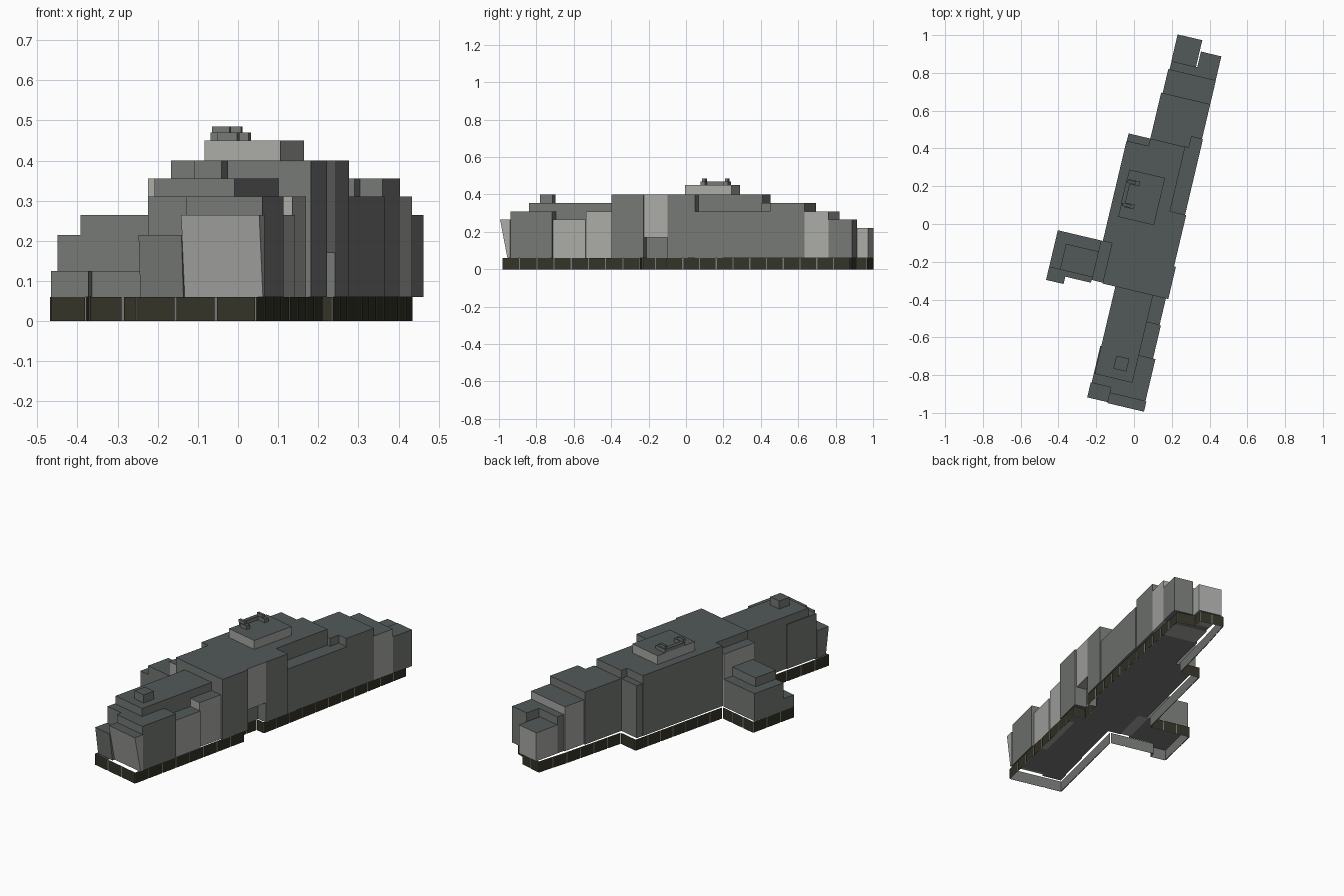
import bpy, bmesh, math
from mathutils import Vector

if "Cube" in bpy.data.objects:
    bpy.data.objects.remove(bpy.data.objects["Cube"])

ANG = math.radians(13.3)          # the whole building is turned from the y axis
S, C = math.sin(ANG), math.cos(ANG)


def world(u, v, z):
    """u runs along the building (north), v across it (east)."""
    return Vector((u * S + v * C, u * C - v * S, z))


def mat(name, rgb):
    m = bpy.data.materials.new(name)
    m.diffuse_color = (*rgb, 1)
    m.use_nodes = True
    m.node_tree.nodes["Principled BSDF"].inputs["Base Color"].default_value = m.diffuse_color
    return m


WALL = mat("grey_wall", (0.18, 0.19, 0.18))
LIGHT = mat("light_grey_wall", (0.40, 0.40, 0.385))
ROOF = mat("slate_roof", (0.085, 0.098, 0.10))
BAND = mat("dark_base", (0.034, 0.033, 0.021))


def finish(name, bm, mats):
    me = bpy.data.meshes.new(name)
    bm.to_mesh(me)
    bm.free()
    for m in mats:
        me.materials.append(m)
    ob = bpy.data.objects.new(name, me)
    bpy.context.collection.objects.link(ob)
    return ob


def block(name, u0, u1, v0, v1, z0, z1, wall=WALL, lean=0.0):
    """Box with a slate top; lean pulls the bottom of the south side inward."""
    bm = bmesh.new()
    plan = [(u0, v0), (u0, v1), (u1, v1), (u1, v0)]
    lo = [bm.verts.new(world(u + (lean if u == u0 else 0), v, z0)) for u, v in plan]
    hi = [bm.verts.new(world(u, v, z1)) for u, v in plan]
    bm.faces.new(lo[::-1])
    bm.faces.new(hi).material_index = 1
    for i in range(4):
        j = (i + 1) % 4
        bm.faces.new((lo[i], lo[j], hi[j], hi[i]))
    return finish(name, bm, [wall, ROOF])


B = 0.06   # top of the base band

# South wing: stepped end, main tier, side strip and roof hut
block("south_end_west", -0.95, -0.87, -0.03, 0.08, B, 0.215, lean=0.02)
block("south_end_east", -0.955, -0.90, 0.08, 0.28, B, 0.265, LIGHT, lean=0.04)
block("south_wing_lower", -0.90, -0.67, 0.08, 0.275, B, 0.31)
block("south_wing_lower_west", -0.87, -0.67, -0.025, 0.08, B, 0.31)
block("south_wing_core", -0.67, -0.34, -0.02, 0.185, B, 0.31)
block("south_wing_top", -0.82, -0.34, -0.02, 0.185, 0.31, 0.355)
block("south_side_low", -0.67, -0.49, 0.185, 0.262, B, 0.265, LIGHT)
block("south_side_high", -0.49, -0.34, 0.185, 0.255, B, 0.31, LIGHT)
block("south_roof_hut", -0.77, -0.70, 0.07, 0.14, 0.355, 0.40)

# Centre block with the recessed entrance on the east side
block("centre_south", -0.345, -0.17, -0.09, 0.268, B, 0.40)
block("centre_middle", -0.17, -0.04, -0.09, 0.20, B, 0.40)
block("entrance_overhang", -0.17, -0.04, 0.20, 0.258, 0.17, 0.40, LIGHT)
block("centre_north", -0.04, 0.11, -0.09, 0.258, B, 0.40)
block("centre_west", -0.125, 0.11, -0.14, -0.09, B, 0.40)
block("centre_long", 0.11, 0.42, -0.14, 0.17, B, 0.40)
block("centre_end", 0.42, 0.46, -0.02, 0.17, B, 0.40)
block("centre_end_step", 0.42, 0.46, -0.138, -0.02, B, 0.355)
block("west_link", -0.34, -0.125, -0.15, -0.09, B, 0.355, LIGHT)

# Roof plant
block("roof_storey", 0.018, 0.275, -0.09, 0.104, 0.40, 0.45, LIGHT)
block("plant_spine", 0.09, 0.225, -0.092, -0.07, 0.45, 0.47)
for i, (a, b) in enumerate([(0.075, 0.10), (0.20, 0.225)]):
    block(f"plant_arm_{i}", a, b, -0.07, -0.02, 0.45, 0.47)
    block(f"plant_cap_{i}", a + 0.004, a + 0.02, -0.085, -0.04, 0.47, 0.485)

# West wing
block("west_wing", -0.325, -0.125, -0.385, -0.15, B, 0.215)
block("west_wing_top", -0.325, -0.185, -0.326, -0.15, 0.215, 0.265)
block("west_porch", -0.395, -0.325, -0.385, -0.29, B, 0.125)
block("west_ledge", -0.355, -0.325, -0.29, -0.15, B, 0.125)

# North wing: main tier, east ledge and stepped end
block("north_wing", 0.46, 0.71, -0.02, 0.19, B, 0.355)
block("north_wing_east", 0.52, 0.71, 0.19, 0.247, B, 0.355)
block("north_ledge", 0.11, 0.52, 0.17, 0.252, B, 0.31)
block("north_step", 0.71, 0.84, -0.012, 0.247, B, 0.31, LIGHT)
block("north_end_east", 0.84, 0.97, 0.135, 0.246, B, 0.265)
block("north_end_mid", 0.84, 0.885, -0.005, 0.135, B, 0.265)
block("north_end_tower", 0.885, 1.03, -0.006, 0.128, B, 0.22, LIGHT)

# Base band: hollow skirt of dark panels with a grey inside
OUT = [(-0.945, -0.04), (-0.945, 0.27), (-0.19, 0.262), (-0.19, 0.20),
       (-0.05, 0.20), (-0.05, 0.254), (0.955, 0.222), (0.965, 0.12),
       (1.02, 0.115), (1.025, -0.02), (0.84, -0.03), (0.48, -0.038),
       (0.48, -0.152), (-0.112, -0.155), (-0.112, -0.39), (-0.395, -0.388),
       (-0.395, -0.295), (-0.36, -0.295), (-0.36, -0.04)]
panels, inner = bmesh.new(), bmesh.new()


def quad(bm, p, q, z0, z1):
    bm.faces.new([bm.verts.new(world(a.x, a.y, z))
                  for a, z in ((p, z0), (q, z0), (q, z1), (p, z1))])


for i, a in enumerate(OUT):
    p, q = Vector(a), Vector(OUT[(i + 1) % len(OUT)])
    d = q - p
    n = max(1, round(d.length / 0.09))
    side = Vector((d.y, -d.x)).normalized()      # points inward or outward in (u, v)
    inn = -side * -0.004
    quad(inner, q + inn, p + inn, 0, B)          # grey back of the skirt
    for k in range(n):
        gap = d.normalized() * 0.003
        quad(panels, p + d * (k / n) + gap, p + d * ((k + 1) / n) - gap, 0, B)
finish("base_panels", panels, [BAND])
finish("base_inner_wall", inner, [WALL])
